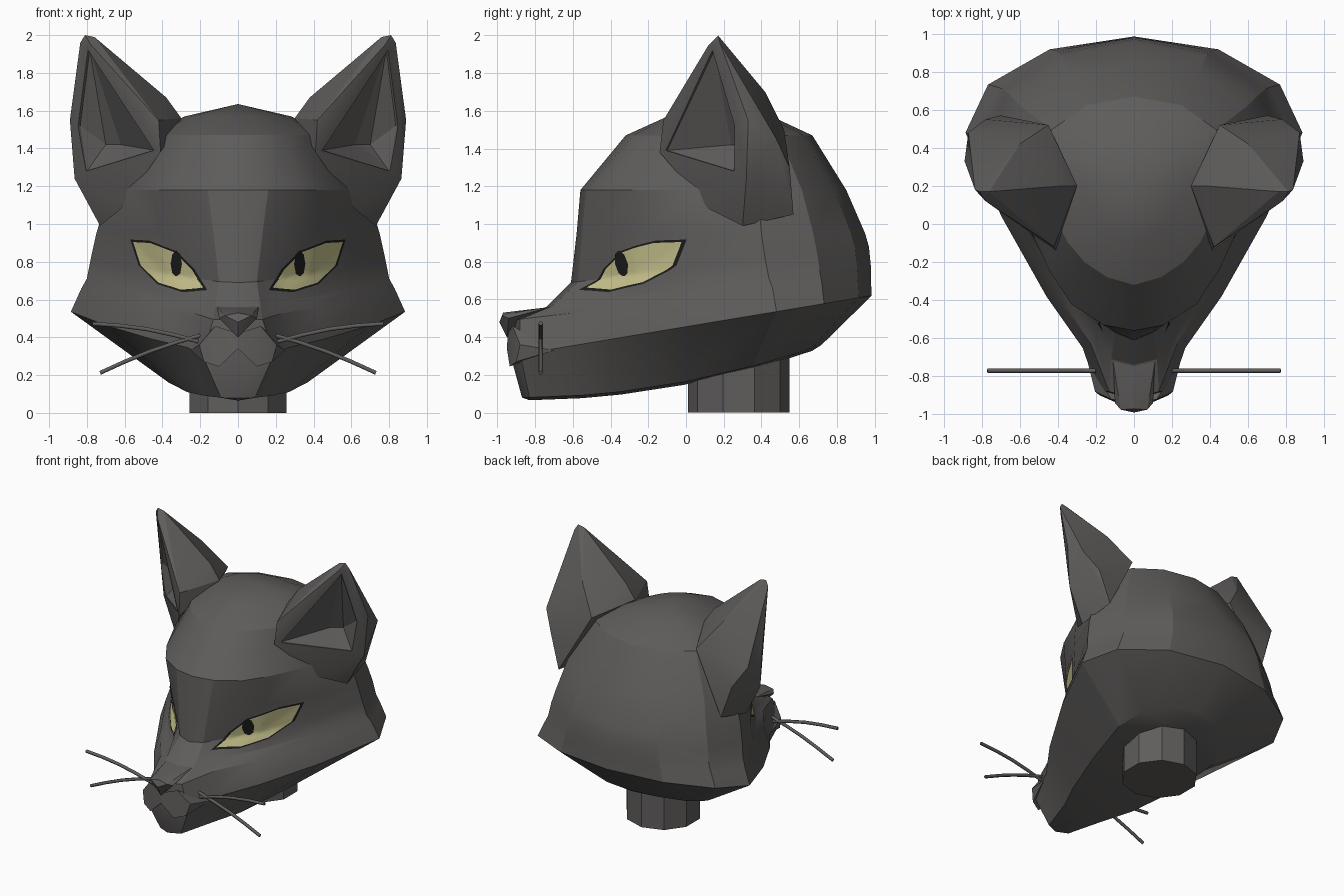
import bpy, bmesh, math
from mathutils import Vector
from mathutils.bvhtree import BVHTree

if "Cube" in bpy.data.objects:
    bpy.data.objects.remove(bpy.data.objects["Cube"])


def material(name, color):
    mat = bpy.data.materials.new(name)
    mat.use_nodes = True
    mat.diffuse_color = (*color, 1)
    mat.node_tree.nodes["Principled BSDF"].inputs["Base Color"].default_value = (*color, 1)
    return mat


fur = material("charcoal_fur", (.115, .11, .107))
iris = material("pale_yellow_iris", (.58, .55, .27))
dark = material("black_pupil", (.012, .012, .012))


def make_object(name, bm, mat):
    mesh = bpy.data.meshes.new(name)
    bm.to_mesh(mesh)
    bm.free()
    obj = bpy.data.objects.new(name, mesh)
    bpy.context.collection.objects.link(obj)
    mesh.materials.append(mat)
    return obj


def mirror(obj):
    modifier = obj.modifiers.new("mirror", "MIRROR")
    modifier.merge_threshold = .0005


def smooth(obj, angle=22):
    bpy.ops.object.select_all(action="DESELECT")
    obj.select_set(True)
    bpy.context.view_layer.objects.active = obj
    bpy.ops.object.shade_smooth_by_angle(angle=math.radians(angle))


def hull(name, points):
    bm = bmesh.new()
    for point in points:
        bm.verts.new(point)
    result = bmesh.ops.convex_hull(bm, input=bm.verts)
    unused = [g for g in set(result["geom_interior"] + result["geom_unused"])
              if isinstance(g, bmesh.types.BMVert)]
    bmesh.ops.delete(bm, geom=unused, context="VERTS")
    bmesh.ops.recalc_face_normals(bm, faces=bm.faces)
    return make_object(name, bm, fur)


# Head: half rings running from the front centre to the back centre
head_bm = bmesh.new()
rings = []


def ring(front, bridge, corner, widest, back, low, rise, power=1):
    corner, widest = Vector(corner), Vector(widest)
    path = [Vector((0, front)), Vector(bridge), corner]
    # the cheek bows outward between the face corner and the widest point
    for t in (.27, .65):
        path.append(corner.lerp(widest, t) + Vector((.03, -.05)) * math.sin(math.pi * t))
    # the back of the skull follows a quarter ellipse
    for step in range(4):
        angle = math.pi / 6 * step
        path.append(Vector((widest.x * math.cos(angle) * (step < 3),
                            widest.y + (back - widest.y) * math.sin(angle))))
    rings.append([])
    for p in path:
        t = max(0, (p.y - front) / (back - front))
        rings[-1].append(head_bm.verts.new((p.x, p.y, low + rise * t ** power)))


ring(-.87, (.09, -.83), (.18, -.55), (.43, .35), .72, .08, .28, 2)   # under the jaw
ring(-.93, (.19, -.88), (.27, -.65), (.885, .48), .985, .3, .32)     # lips and cheek points
ring(-.92, (.13, -.88), (.23, -.62), (.83, .46), .98, .49, .23)      # muzzle top edge
ring(-.74, (.12, -.71), (.21, -.53), (.8, .44), .98, .56, .22)       # nose bridge root
ring(-.61, (.1, -.57), (.19, -.47), (.78, .42), .97, .69, .19)       # lower eyelids
ring(-.58, (.13, -.55), (.26, -.45), (.75, .4), .95, .95, 0)         # brows
ring(-.56, (.16, -.53), (.33, -.42), (.68, .38), .85, 1.18, 0)       # forehead
ring(-.32, (.14, -.28), (.26, -.2), (.5, .32), .67, 1.47, 0)         # crown
# cap of the skull: the crown ring shrunk and raised
rings.append([head_bm.verts.new((v.co.x * .56, .08 + v.co.y * .56, 1.57)) for v in rings[-1]])
for lower, upper in zip(rings, rings[1:]):
    for i in range(len(lower) - 1):
        head_bm.faces.new((lower[i], lower[i + 1], upper[i + 1], upper[i]))
apex = head_bm.verts.new((0, .18, 1.635))
for a, b in zip(rings[-1], rings[-1][1:]):
    head_bm.faces.new((a, b, apex))

# Underside of the jaw, closed to the centre line
base = rings[0]
keel = [base[0], *[head_bm.verts.new((0, v.co.y, v.co.z - .015)) for v in base[1:-1]], base[-1]]
for i in range(len(base) - 1):
    head_bm.faces.new(list(dict.fromkeys((base[i], keel[i], keel[i + 1], base[i + 1]))))
bmesh.ops.recalc_face_normals(head_bm, faces=head_bm.faces)
head_surface = BVHTree.FromBMesh(head_bm)
head = make_object("head", head_bm, fur)
mirror(head)
smooth(head)

# Ears: solid shells with a hollow cut from the front outer side
tip = [(.76, .17, 1.99), (.81, .17, 2), (.835, .18, 1.96), (.78, .12, 1.95)]
front_edge = [(.41, -.14, 1.38), (.42, -.12, 1.55), (.62, .12, 1.08)]
outer_edge = [(.89, .33, 1.55), (.865, .32, 1.24), (.73, .3, .99)]
back_shell = [(.3, .2, 1.56), (.38, .2, 1.67), (.6, .42, 1.7), (.45, .52, 1.5),
              (.87, .48, 1.45), (.78, .55, 1.3), (.7, .57, 1.05)]
ears = hull("ears", tip + front_edge + outer_edge + back_shell)
rim = [(.785, .15, 1.92), (.835, .27, 1.52), (.8, .26, 1.28), (.44, -.1, 1.39)]
outward = Vector((.055, -.058, 0))
cutter = hull("ear_cutter", [*rim, *[Vector(p) + outward for p in rim], (.62, .24, 1.42), (.7, .3, 1.42)])
cutter.hide_render = True
cut = ears.modifiers.new("hollow", "BOOLEAN")
cut.operation, cut.solver, cut.object = "DIFFERENCE", "EXACT", cutter
bpy.context.view_layer.objects.active = ears
bpy.ops.object.modifier_apply(modifier=cut.name)
bpy.data.objects.remove(cutter)
mirror(ears)
smooth(ears)

# Nose wedge and upper lips
nose = hull("nose", [(.1, -.94, .5), (.07, -.975, .515), (.09, -.85, .54), (.11, -.72, .56),
                     (0, -.99, .48), (0, -.97, .53), (0, -.72, .56), (0, -.95, .4)])
lips = hull("upper_lips", [(0, -.945, .42), (0, -.95, .34), (.1, -.935, .245), (.18, -.9, .27),
                           (.205, -.88, .36), (.12, -.92, .46), (.25, -.7, .33), (0, -.8, .35)])
for part in (nose, lips):
    mirror(part)
    smooth(part)

# Neck
neck_bm = bmesh.new()
bmesh.ops.create_cone(neck_bm, cap_ends=True, segments=10, radius1=.27, radius2=.27, depth=.4)
bmesh.ops.translate(neck_bm, verts=neck_bm.verts, vec=(0, .28, .2))
smooth(make_object("neck", neck_bm, fur))


# Eyes: thin patches laid over the face
def face_patch(name, outline, mat, lift, grow=1, rows=6, steps=4):
    corners = [Vector(p) for p in outline]
    middle = sum(corners, Vector((0, 0))) / len(corners)
    edge = [a.lerp(b, s / steps) for a, b in zip(corners, corners[1:] + corners[:1]) for s in range(steps)]
    bm = bmesh.new()

    def drop(p):
        hit, normal, _, _ = head_surface.ray_cast(Vector((p.x, -2, p.y)), Vector((0, 1, 0)))
        return bm.verts.new(hit + normal * lift)

    loops = [[drop(middle.lerp(p, grow * r / rows)) for p in edge] for r in range(1, rows + 1)]
    centre = drop(middle)
    for i in range(len(edge)):
        j = (i + 1) % len(edge)
        bm.faces.new((centre, loops[0][i], loops[0][j]))
        for inner, outer in zip(loops, loops[1:]):
            bm.faces.new((inner[i], outer[i], outer[j], inner[j]))
    patch = make_object(name, bm, mat)
    mirror(patch)
    smooth(patch, 40)


eye = [(.18, .66), (.3, .65), (.42, .69), (.51, .78), (.55, .905), (.46, .9), (.33, .85), (.24, .76)]
turns = [math.tau * i / 8 for i in range(8)]
slit = [(.32 + .03 * math.cos(a), .79 + .07 * math.sin(a)) for a in turns]
face_patch("eye_liners", eye, dark, .003, 1.1)
face_patch("irises", eye, iris, .006)
face_patch("pupils", slit, dark, .009)


# Whiskers: gently bowed wires on both sides
def whisker(name, start, end, bow):
    curve = bpy.data.curves.new(name, "CURVE")
    curve.dimensions = "3D"
    curve.bevel_depth, curve.bevel_resolution, curve.use_fill_caps = .012, 1, True
    for side in (1, -1):
        spline = curve.splines.new("POLY")
        spline.points.add(4)
        for i, point in enumerate(spline.points):
            x, z = Vector(start).lerp(Vector(end), i / 4)
            point.co = (side * x, -.77, z + bow * math.sin(math.pi * i / 4), 1)
    curve.materials.append(fur)
    bpy.context.collection.objects.link(bpy.data.objects.new(name, curve))


whisker("upper_whiskers", (.2, .375), (.77, .472), .02)
whisker("lower_whiskers", (.2, .41), (.73, .212), .015)
